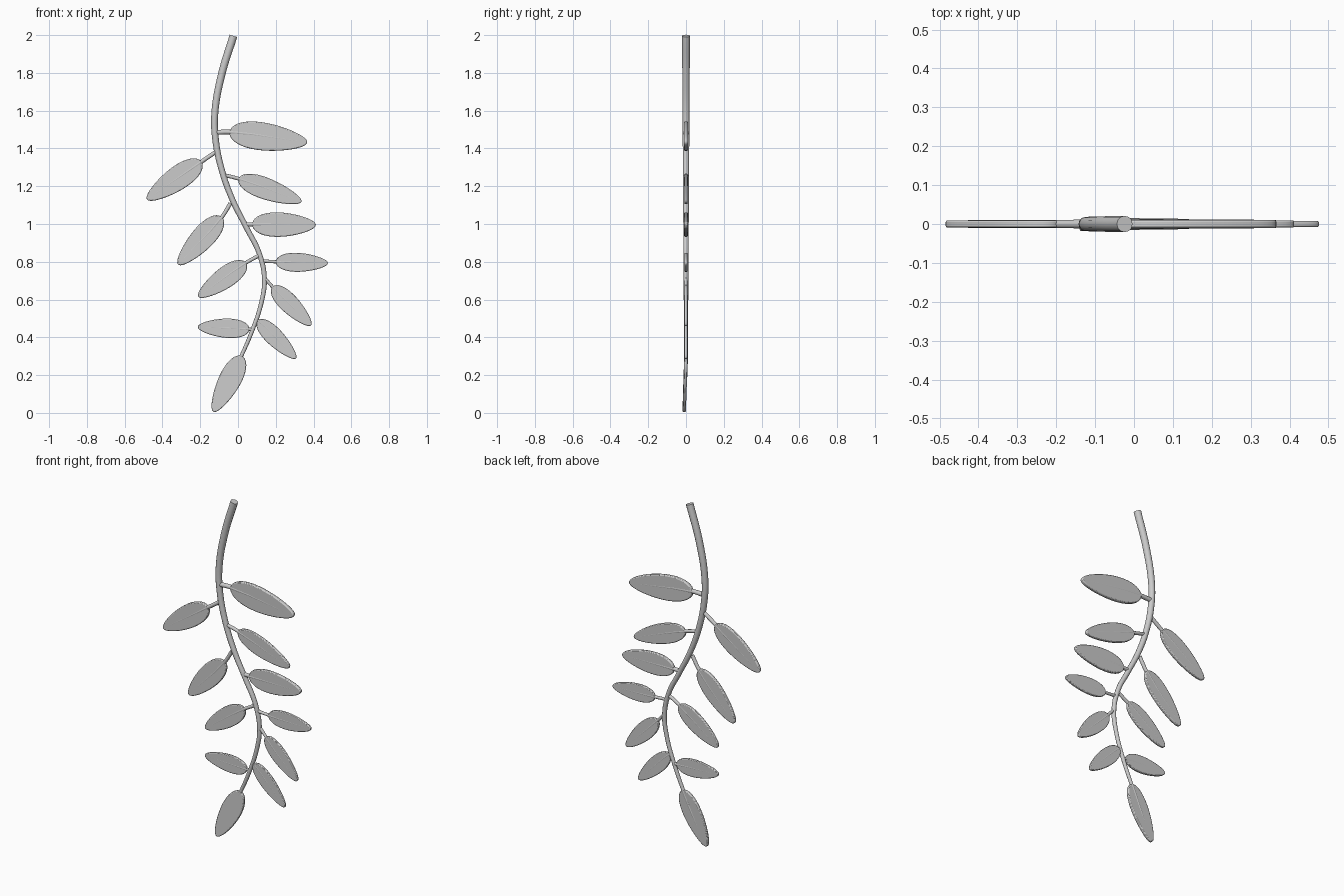
import bpy
import bmesh
import math
from mathutils import Vector, Matrix

if "Cube" in bpy.data.objects:
    bpy.data.objects.remove(bpy.data.objects["Cube"], do_unlink=True)

grey = bpy.data.materials.new("plain_grey")
grey.use_nodes = True
grey.diffuse_color = (0.6, 0.6, 0.6, 1)
grey.node_tree.nodes["Principled BSDF"].inputs["Base Color"].default_value = (0.6, 0.6, 0.6, 1)


def activate(obj):
    bpy.ops.object.select_all(action='DESELECT')
    obj.select_set(True)
    bpy.context.view_layer.objects.active = obj


def tube(name, points, radii, steps):
    """Round tapered rod through the points, with closed ends."""
    curve = bpy.data.curves.new(name, 'CURVE')
    curve.dimensions = '3D'
    curve.bevel_depth = 1
    curve.bevel_resolution = 4
    curve.use_fill_caps = True
    curve.resolution_u = steps
    spline = curve.splines.new('BEZIER')
    spline.bezier_points.add(len(points) - 1)
    for bp, p, r in zip(spline.bezier_points, points, radii):
        bp.co = p
        bp.radius = r
        bp.handle_left_type = bp.handle_right_type = 'AUTO'
    obj = bpy.data.objects.new(name, curve)
    bpy.context.collection.objects.link(obj)
    curve.materials.append(grey)
    activate(obj)
    bpy.ops.object.convert(target='MESH')
    bpy.ops.object.shade_smooth_by_angle(angle=math.radians(40))


def blade(name, base, tip, half_width):
    """Flat egg-shaped plate with softened edges, widest near its base."""
    axis = tip - base
    length = axis.length
    d = axis.normalized()
    side = Vector((0, -1, 0)).cross(d).normalized()
    normal = d.cross(side)
    half_thick = 0.15 * half_width
    bm = bmesh.new()
    count = 48
    ring = []
    for i in range(count):
        a = 2 * math.pi * i / count
        along = length * (1 - math.cos(a)) / 2
        across = half_width * math.sin(a) * (1 + 0.25 * math.cos(a))
        ring.append(bm.verts.new((along, across, -half_thick)))
    face = bm.faces.new(ring)
    grown = bmesh.ops.extrude_face_region(bm, geom=[face])
    top = [v for v in grown["geom"] if isinstance(v, bmesh.types.BMVert)]
    bmesh.ops.translate(bm, verts=top, vec=(0, 0, 2 * half_thick))
    bmesh.ops.recalc_face_normals(bm, faces=bm.faces)
    frame = Matrix((d, side, normal)).transposed().to_4x4()
    frame.translation = base
    bm.transform(frame)
    bmesh.ops.recalc_face_normals(bm, faces=bm.faces)
    mesh = bpy.data.meshes.new(name)
    bm.to_mesh(mesh)
    bm.free()
    mesh.materials.append(grey)
    obj = bpy.data.objects.new(name, mesh)
    bpy.context.collection.objects.link(obj)
    activate(obj)
    bpy.ops.object.shade_smooth_by_angle(angle=math.radians(35))
    bevel = obj.modifiers.new("soft_rim", 'BEVEL')
    bevel.width = half_thick * 0.5
    bevel.segments = 2
    bevel.limit_method = 'ANGLE'
    bevel.angle_limit = math.radians(50)
    return half_thick


def at(x, z, y=0):
    return Vector((x, y, z))


# Main stem, thinning downward into the rib of the end leaf
stem = [(-0.024, 1.996), (-0.087, 1.79), (-0.123, 1.58), (-0.119, 1.45),
        (-0.087, 1.29), (-0.03, 1.13), (0.045, 0.98), (0.114, 0.84),
        (0.14, 0.706), (0.124, 0.585), (0.077, 0.44), (0.008, 0.28)]
points = [at(x, z) for x, z in stem] + [at(-0.1, 0.055, -0.008)]
radii = [0.021 - 0.011 * (2 - p.z) / 1.7 for p in points[:-1]] + [0.008]
tube("main_stem", points, radii, 8)
blade("end_leaf", at(0.022, 0.3), at(-0.13, 0.006, -0.01), 0.058)

# Side leaves: stalk root, blade base, blade tip, half width
leaves = [
    ((-0.115, 1.485), (-0.045, 1.487), (0.366, 1.432), 0.072),
    ((-0.12, 1.38), (-0.193, 1.33), (-0.482, 1.13), 0.062),
    ((-0.087, 1.262), (0.003, 1.24), (0.336, 1.118), 0.056),
    ((-0.04, 1.11), (-0.085, 1.037), (-0.317, 0.785), 0.06),
    ((0.035, 0.997), (0.075, 0.998), (0.412, 0.995), 0.063),
    ((0.114, 0.835), (0.043, 0.795), (-0.21, 0.615), 0.055),
    ((0.124, 0.805), (0.2, 0.8), (0.476, 0.793), 0.049),
    ((0.145, 0.71), (0.182, 0.668), (0.387, 0.463), 0.049),
    ((0.09, 0.495), (0.105, 0.49), (0.307, 0.288), 0.046),
    ((0.08, 0.44), (0.06, 0.443), (-0.213, 0.455), 0.05),
]
for i, (root, base, tip, half_width) in enumerate(leaves, 1):
    root, base, tip = at(*root), at(*base), at(*tip)
    thick = blade(f"leaf_{i}", base, tip, half_width)
    # Stalk that continues along the blade as its rib
    end = base.lerp(tip, 0.86)
    tube(f"stalk_{i}", [root, base, end],
         [thick * 1.2, thick * 1.15, thick * 1.03], 3)
